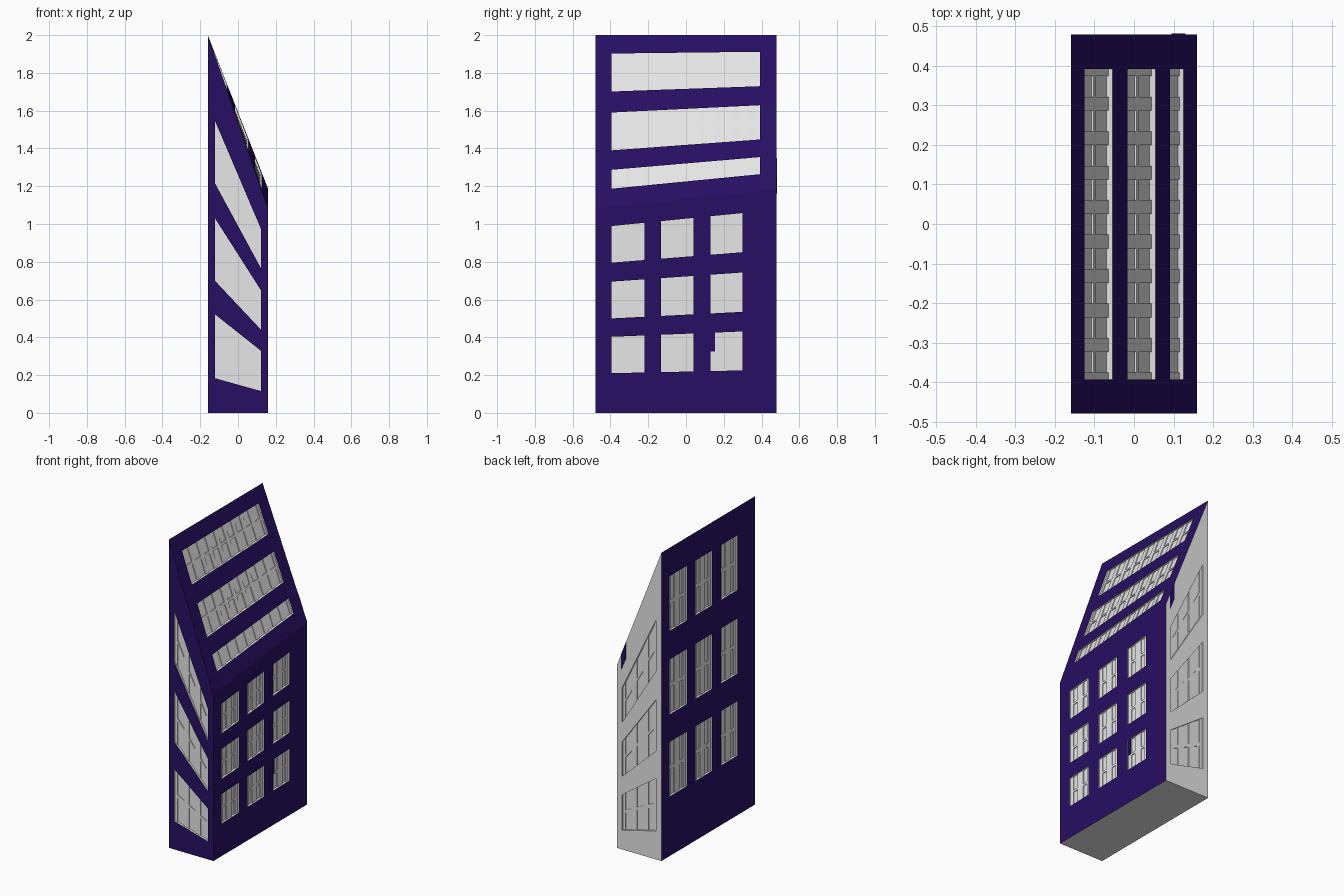
import bpy
from mathutils import Vector

if "Cube" in bpy.data.objects:
    bpy.data.objects.remove(bpy.data.objects["Cube"], do_unlink=True)


def material(name, color):
    m = bpy.data.materials.new(name)
    m.diffuse_color = (*color, 1)
    m.use_nodes = True
    m.node_tree.nodes["Principled BSDF"].inputs["Base Color"].default_value = (*color, 1)
    return m


PURPLE = material("deep purple", (0.02, 0.0047, 0.125))
WHITE = material("white", (0.9, 0.9, 0.9))

# Main dimensions: half width, half length, ridge and the two eave heights
W, L, RIDGE, EAVE_F, EAVE_B = 0.16, 0.48, 2.0, 1.08, 1.185
GLASS_DEPTH, BAR_DEPTH = 0.015, 0.01


def mesh_object(name, quads, mat):
    verts, faces, index = [], [], {}
    for quad in quads:
        face = []
        for p in quad:
            key = tuple(round(c, 5) for c in p)
            if key not in index:
                index[key] = len(verts)
                verts.append(key)
            face.append(index[key])
        faces.append(face)
    mesh = bpy.data.meshes.new(name)
    mesh.from_pydata(verts, [], faces)
    mesh.materials.append(mat)
    obj = bpy.data.objects.new(name, mesh)
    bpy.context.collection.objects.link(obj)


class Wall:
    """Four-cornered wall, addressed by u (to the right), v (up), depth (inward)."""

    def __init__(self, corners, inward):
        self.c = [Vector(p) for p in corners]
        self.inward = Vector(inward)

    def at(self, u, v, d=0.0):
        bl, br, tr, tl = self.c
        return bl.lerp(br, u).lerp(tl.lerp(tr, u), v) + self.inward * d

    def quad(self, r, d=0.0):
        u0, u1, v0, v1 = r
        return [self.at(u, v, d) for u, v in ((u0, v0), (u1, v0), (u1, v1), (u0, v1))]

    def sides(self, r, d0, d1, outward):
        a, b = self.quad(r, d0), self.quad(r, d1)
        result = []
        for i in range(4):
            j = (i + 1) % 4
            q = [a[i], a[j], b[j], b[i]]
            result.append(q[::-1] if outward else q)
        return result

    def box(self, r, d0, d1):
        return [self.quad(r, d0)] + self.sides(r, d0, d1, True)


def build(name, wall, columns, rows, panes, bar_part, mat, plain_rows=()):
    # Wall surface with openings left out
    us = sorted({0, 1, *(u for c in columns for u in c)})
    vs = sorted({0, 1, *(v for r in rows for v in r)})
    surface = [wall.quad((u0, u1, v0, v1))
               for u0, u1 in zip(us, us[1:]) for v0, v1 in zip(vs, vs[1:])
               if not ((u0, u1) in columns and (v0, v1) in rows)]
    mesh_object(name, surface, mat)

    glass, bars = [], []
    for u0, u1 in columns:
        for i, (v0, v1) in enumerate(rows):
            opening = (u0, u1, v0, v1)
            # Recess and glass
            glass.append(wall.quad(opening, GLASS_DEPTH))
            glass += wall.sides(opening, 0, GLASS_DEPTH, False)
            # Upright bars, half width at both ends
            pitch = (u1 - u0) / panes
            half = pitch * bar_part / 2
            for k in range(panes + 1):
                mid = u0 + k * pitch
                r = (max(u0, mid - half), min(u1, mid + half), v0, v1)
                bars += wall.box(r, BAR_DEPTH, GLASS_DEPTH)
                # Cross bar in each pane
                if k < panes and i not in plain_rows:
                    vm, t = (v0 + v1) / 2, (v1 - v0) * 0.035
                    r = (mid + half, mid + pitch - half, vm - t, vm + t)
                    bars += wall.box(r, BAR_DEPTH, GLASS_DEPTH)
    mesh_object(name + "_glass", glass, WHITE)
    mesh_object(name + "_bars", bars, WHITE)


# Corners of the block
f_l, f_r, b_r, b_l = (-W, -L, 0), (W, -L, 0), (W, L, 0), (-W, L, 0)
ridge_f, ridge_b = (-W, -L, RIDGE), (-W, L, RIDGE)
eave_f, eave_b = (W, -L, EAVE_F), (W, L, EAVE_B)

front = Wall((f_l, f_r, eave_f, ridge_f), (0, 1, 0))
back = Wall((b_r, b_l, ridge_b, eave_b), (0, -1, 0))
low_side = Wall((f_r, b_r, eave_b, eave_f), (-1, 0, 0))
high_side = Wall((b_l, f_l, ridge_f, ridge_b), (1, 0, 0))
roof = Wall((eave_f, eave_b, ridge_b, ridge_f), (-1, 0, 0))

# End walls: one wide window on each of three floors
end_cols = [(0.12, 0.88)]
end_rows = [(0.097, 0.276), (0.37, 0.545), (0.643, 0.818)]
build("front_wall", front, end_cols, end_rows, 3, 0.45, PURPLE)
build("back_wall", back, end_cols, end_rows, 3, 0.45, WHITE)

# Long walls: three by three windows
side_cols = [(0.088, 0.27), (0.362, 0.54), (0.635, 0.812)]
side_rows = [(0.193, 0.37), (0.459, 0.638), (0.73, 0.908)]
build("low_side_wall", low_side, side_cols, side_rows, 2, 0.6, PURPLE)
build("high_side_wall", high_side, side_cols, side_rows, 2, 0.6, PURPLE)

# Sloping roof: three long window bands, the lowest without cross bars
roof_rows = [(0.107, 0.217), (0.33, 0.55), (0.672, 0.893)]
build("roof", roof, [(0.09, 0.908)], roof_rows, 9, 0.4, PURPLE, plain_rows=(0,))

# Base and small purple panels
mesh_object("base", [[f_l, b_l, b_r, f_r]], WHITE)
mesh_object("back_eave_panel", back.box((0.094, 0.203, 0.92, 1.0), -0.002, 0.002), PURPLE)
mesh_object("window_corner_panel", low_side.box((0.635, 0.66, 0.283, 0.37), 0.006, 0.015), PURPLE)
